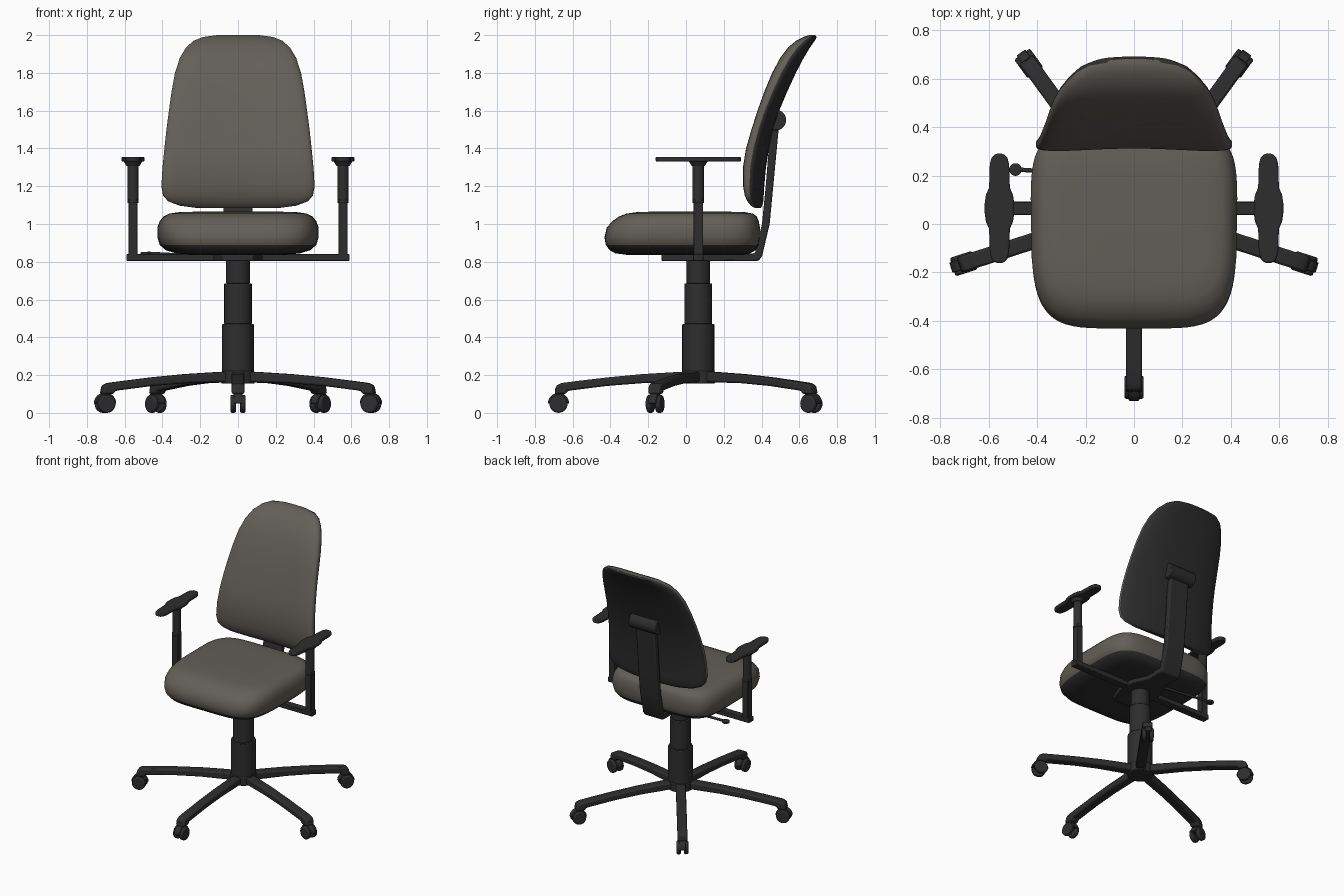
import bpy, bmesh, math
from mathutils import Vector, Matrix

if "Cube" in bpy.data.objects:
    bpy.data.objects.remove(bpy.data.objects["Cube"])


def material(name, rgb):
    m = bpy.data.materials.new(name)
    m.use_nodes = True
    m.diffuse_color = (*rgb, 1)
    bsdf = m.node_tree.nodes["Principled BSDF"]
    bsdf.inputs["Base Color"].default_value = (*rgb, 1)
    bsdf.inputs["Roughness"].default_value = 0.7
    return m


FABRIC = material("warm grey fabric", (0.125, 0.113, 0.097))
PLASTIC = material("black plastic", (0.027, 0.027, 0.027))
CY = 0.065  # y of the column axis
made = []


def finish(name, bm, mats=(PLASTIC,), bevel=0, matrix=None):
    bmesh.ops.recalc_face_normals(bm, faces=bm.faces)
    if matrix:
        bm.transform(matrix)
    me = bpy.data.meshes.new(name)
    bm.to_mesh(me)
    bm.free()
    for m in mats:
        me.materials.append(m)
    ob = bpy.data.objects.new(name, me)
    bpy.context.scene.collection.objects.link(ob)
    if bevel:
        mod = ob.modifiers.new("soft edges", "BEVEL")
        mod.width, mod.segments, mod.limit_method = bevel, 2, "ANGLE"
    made.append(ob)
    return ob


def loft(bm, rings):
    """Skin closed rings of points and cap both ends; returns side faces."""
    rows = [[bm.verts.new(p) for p in ring] for ring in rings]
    n = len(rows[0])
    sides = []
    for lo, hi in zip(rows, rows[1:]):
        for i in range(n):
            j = (i + 1) % n
            sides.append((i, bm.faces.new((lo[i], lo[j], hi[j], hi[i]))))
    return sides, bm.faces.new(rows[0]), bm.faces.new(rows[-1])


def prism_x(name, profile, half, bevel, matrix=None):
    """Side profile of (y, z) points extruded across x."""
    bm = bmesh.new()
    loft(bm, [[(x, y, z) for y, z in profile] for x in (-half, half)])
    return finish(name, bm, bevel=bevel, matrix=matrix)


def prism_z(name, outline, z0, z1, bevel, matrix=None):
    bm = bmesh.new()
    loft(bm, [[(x, y, z) for x, y in outline] for z in (z0, z1)])
    return finish(name, bm, bevel=bevel, matrix=matrix)


def rod(name, a, b, r, r2=None, bevel=0, matrix=None, sides=32):
    a, b = Vector(a), Vector(b)
    bm = bmesh.new()
    place = Matrix.Translation((a + b) / 2) @ (b - a).to_track_quat("Z", "Y").to_matrix().to_4x4()
    bmesh.ops.create_cone(bm, cap_ends=True, segments=sides, radius1=r,
                          radius2=r if r2 is None else r2, depth=(b - a).length, matrix=place)
    return finish(name, bm, bevel=bevel, matrix=matrix)


def box(name, lo, hi, bevel, matrix=None):
    outline = [(lo[0], lo[1]), (hi[0], lo[1]), (hi[0], hi[1]), (lo[0], hi[1])]
    return prism_z(name, outline, lo[2], hi[2], bevel, matrix)


def oval(w, y0, y1, power, count=64):
    """Rounded-rectangle ring as (x, y, angle)."""
    out = []
    for i in range(count):
        a = 2 * math.pi * (i + 0.5) / count
        c, s = math.cos(a), math.sin(a)
        x = w * math.copysign(abs(c) ** (2 / power), c)
        y = (y0 + y1) / 2 + (y1 - y0) / 2 * math.copysign(abs(s) ** (2 / power), s)
        out.append((x, y, a))
    return out


# Seat cushion: rings of height, half width, front and back
seat_rows = [
    (0.835, 0.24, -0.30, 0.29), (0.845, 0.33, -0.375, 0.34), (0.862, 0.385, -0.405, 0.37),
    (0.89, 0.415, -0.425, 0.385), (0.93, 0.427, -0.432, 0.392), (0.98, 0.427, -0.42, 0.392),
    (1.015, 0.415, -0.39, 0.385), (1.04, 0.395, -0.355, 0.375), (1.055, 0.365, -0.315, 0.355),
    (1.063, 0.31, -0.26, 0.31), (1.066, 0.2, -0.16, 0.2),
]
bm = bmesh.new()
rings = []
for z, w, y0, y1 in seat_rows:
    ring = [(x * (1 - 0.09 * max(0, -y / 0.43) ** 2), y, z) for x, y, a in oval(w, y0, y1, 5)]
    rings.append(ring)
loft(bm, rings)
for f in bm.faces:
    f.material_index = 1 if f.calc_center_median().z < 0.887 else 0
finish("seat_cushion", bm, (FABRIC, PLASTIC))

# Backrest: same idea, leaning back and wrapping forward at the sides
back_rows = [
    (1.085, 0.22, 0.355, 0.385), (1.097, 0.31, 0.34, 0.392), (1.12, 0.37, 0.325, 0.398),
    (1.15, 0.397, 0.312, 0.4), (1.2, 0.406, 0.303, 0.403), (1.3, 0.4, 0.3, 0.412),
    (1.4, 0.39, 0.315, 0.428), (1.5, 0.379, 0.343, 0.45), (1.6, 0.366, 0.374, 0.482),
    (1.7, 0.352, 0.408, 0.524), (1.8, 0.334, 0.448, 0.57), (1.88, 0.308, 0.49, 0.612),
    (1.935, 0.275, 0.53, 0.645), (1.97, 0.235, 0.572, 0.67), (1.99, 0.185, 0.61, 0.68),
    (2.0, 0.11, 0.64, 0.672),
]
bm = bmesh.new()
rings = [[(x, y + 0.012 - 0.035 * (x / 0.4) ** 2, z) for x, y, a in oval(w, y0, y1, 3)]
         for z, w, y0, y1 in back_rows]
sides, bottom, top = loft(bm, rings)
for i, f in sides:
    f.material_index = 1 if math.sin(2 * math.pi * (i + 1) / 64) > 0.05 else 0
bottom.material_index = 1
finish("backrest", bm, (FABRIC, PLASTIC))

# Back support and tilt mechanism
prism_x("back_support", [(0.3, 0.805), (0.385, 0.805), (0.403, 0.83), (0.443, 1.0), (0.462, 1.2),
                         (0.495, 1.55), (0.45, 1.55), (0.422, 1.2), (0.402, 1.0), (0.365, 0.845),
                         (0.3, 0.845)], 0.078, 0.008)
rod("back_pivot", (-0.11, 0.475, 1.55), (0.11, 0.475, 1.55), 0.055, bevel=0.006)
half = [(0.08, -0.13), (0.13, 0.0), (0.13, 0.13), (0.078, 0.24), (0.078, 0.36)]
prism_z("under_seat_plate", half + [(-x, y) for x, y in reversed(half)], 0.805, 0.845, 0.005)
box("arm_crossbar", (-0.59, 0.038, 0.805), (0.59, 0.092, 0.84), 0.004)
rod("lever", (-0.1, 0.2, 0.825), (-0.48, 0.225, 0.845), 0.009, sides=12)
rod("lever_knob", (-0.49, 0.225, 0.835), (-0.49, 0.225, 0.852), 0.026, bevel=0.005)

# Gas column in three steps
for name, z0, z1, r in (("lower_column", 0.16, 0.47, 0.085), ("middle_column", 0.47, 0.685, 0.073),
                        ("upper_column", 0.685, 0.81, 0.063)):
    rod(name, (0, CY, z0), (0, CY, z1), r, bevel=0.004)

# Armrests, mirrored left and right
quarter = [(0.061, 0.02), (0.056, 0.055), (0.043, 0.085), (0.04, 0.18), (0.033, 0.21), (0.015, 0.226)]
right = [(x, -y) for x, y in reversed(quarter)] + quarter
pad = right + [(-x, y) for x, y in reversed(right)]
for side, label in ((1, "left"), (-1, "right")):
    m = Matrix.Translation((side * 0.556, CY, 0))
    box(label + "_arm_post", (-0.024, -0.026, 0.81), (0.024, 0.026, 1.13), 0.004, m)
    rod(label + "_arm_sleeve", (0, 0, 1.11), (0, 0, 1.32), 0.03, bevel=0.004, matrix=m)
    rod(label + "_arm_bracket", (0, 0, 1.308), (0, 0, 1.332), 0.035, 0.05, matrix=m)
    prism_z(label + "_arm_pad", pad, 1.33, 1.356, 0.007, m)

# Five-star base with twin-wheel casters
rod("base_hub", (0, CY, 0.155), (0, CY, 0.222), 0.088, bevel=0.006)
leg = [(0, 0.215), (0.12, 0.216), (0.3, 0.205), (0.48, 0.188), (0.64, 0.169), (0.725, 0.158),
       (0.752, 0.145), (0.762, 0.1), (0.7, 0.1), (0.69, 0.117), (0.48, 0.143), (0.3, 0.157), (0, 0.165)]
hood = [(0.74 + 0.056 * math.cos(a), 0.05 + 0.056 * math.sin(a))
        for a in (math.pi * k / 12 for k in range(13))]
for k in range(5):
    m = Matrix.Translation((0, CY, 0)) @ Matrix.Rotation(math.pi + k * math.tau / 5, 4, "Z")
    tag = "_%d" % (k + 1)
    prism_x("base_leg" + tag, leg, 0.034, 0.01, m)
    prism_x("caster_hood" + tag, hood, 0.022, 0.003, m)
    rod("caster_stem" + tag, (0, 0.735, 0.06), (0, 0.735, 0.13), 0.024, matrix=m, sides=16)
    for s in (-1, 1):
        rod("caster_wheel" + tag, (s * 0.011, 0.74, 0.048), (s * 0.04, 0.74, 0.048), 0.048,
            bevel=0.008, matrix=m, sides=24)

# Smooth shading with crisp edges
bpy.ops.object.select_all(action="DESELECT")
for ob in made:
    ob.select_set(True)
bpy.context.view_layer.objects.active = made[0]
bpy.ops.object.shade_smooth_by_angle(angle=math.radians(35))
